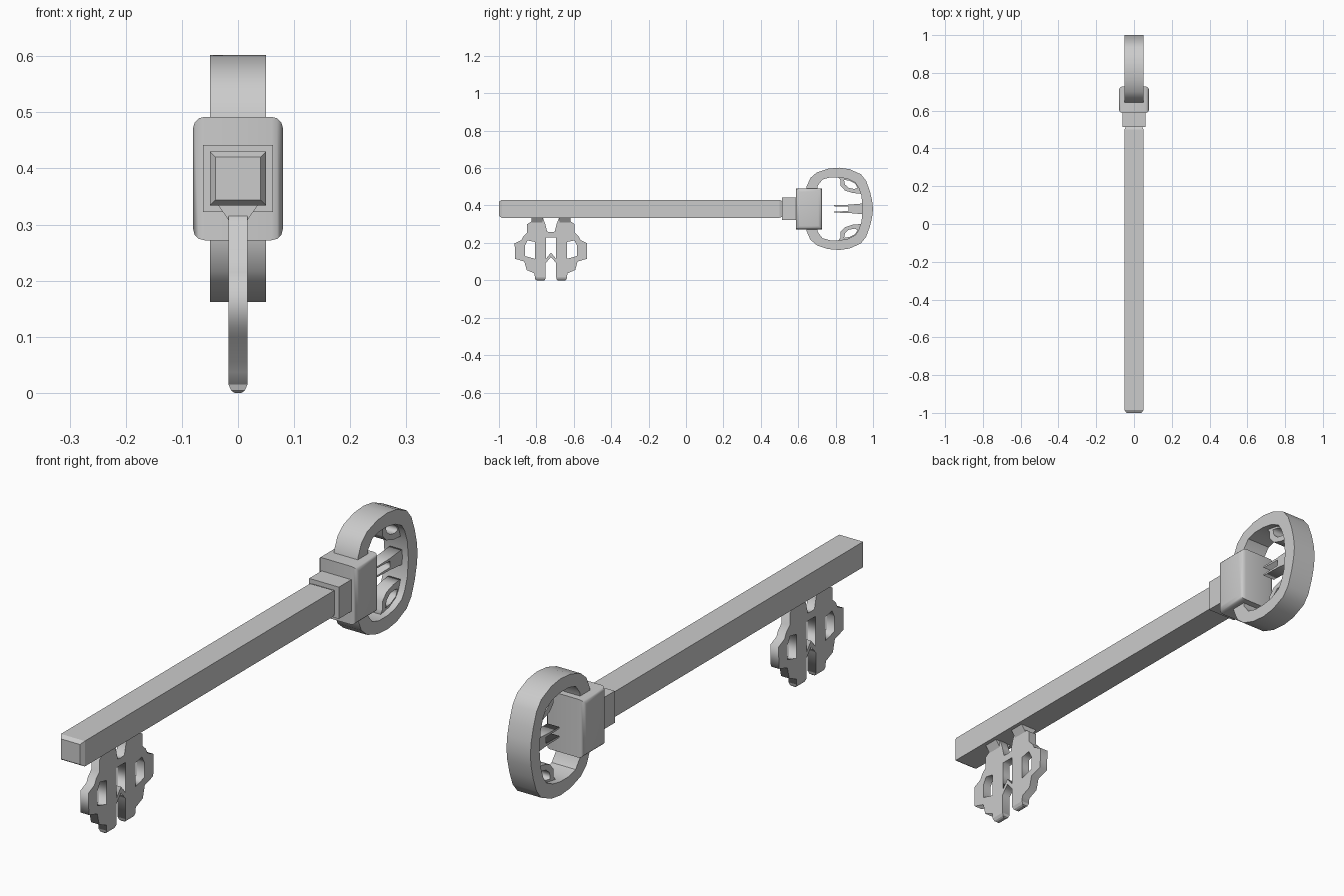
import bpy, bmesh
from mathutils import Matrix

if "Cube" in bpy.data.objects:
    bpy.data.objects.remove(bpy.data.objects["Cube"])

CZ = 0.382   # height of the shaft axis
BY = -0.722  # centre line of the key bit
SIDE = Matrix(((0, 0, 1, 0), (1, 0, 0, 0), (0, 1, 0, 0), (0, 0, 0, 1)))


def plate(name, loops, half):
    """Flat plate in the YZ plane from (y, z) loops; inner loops become holes."""
    cu = bpy.data.curves.new(name, 'CURVE')
    cu.dimensions, cu.fill_mode, cu.extrude = '2D', 'BOTH', half
    for pts in loops:
        sp = cu.splines.new('POLY')
        sp.points.add(len(pts) - 1)
        for p, (y, z) in zip(sp.points, pts):
            p.co = (y, z, 0, 1)
        sp.use_cyclic_u = True
    ob = bpy.data.objects.new(name, cu)
    bpy.context.collection.objects.link(ob)
    bpy.ops.object.select_all(action='DESELECT')
    ob.select_set(True)
    bpy.context.view_layer.objects.active = ob
    bpy.ops.object.convert(target='MESH')
    ob = bpy.context.object
    bm = bmesh.new()
    bm.from_mesh(ob.data)
    bmesh.ops.remove_doubles(bm, verts=bm.verts, dist=1e-5)
    bm.transform(SIDE)
    bmesh.ops.recalc_face_normals(bm, faces=bm.faces)
    bm.to_mesh(ob.data)
    bm.free()
    return ob


def loft(name, sections):
    """Solid through rectangular rings given as four corners each."""
    bm = bmesh.new()
    rings = [[bm.verts.new(c) for c in s] for s in sections]
    for a, b in zip(rings, rings[1:]):
        for i in range(4):
            j = (i + 1) % 4
            bm.faces.new((a[i], a[j], b[j], b[i]))
    bm.faces.new(rings[0])
    bm.faces.new(rings[-1])
    bmesh.ops.recalc_face_normals(bm, faces=bm.faces)
    me = bpy.data.meshes.new(name)
    bm.to_mesh(me)
    bm.free()
    ob = bpy.data.objects.new(name, me)
    bpy.context.collection.objects.link(ob)
    return ob


def along_y(y, hx, hz):
    return [(sx * hx, y, CZ + sz * hz) for sx, sz in ((-1, -1), (1, -1), (1, 1), (-1, 1))]


def across_z(z, y0, y1, hx):
    return [(-hx, y0, z), (hx, y0, z), (hx, y1, z), (-hx, y1, z)]


def smooth(ob, angle=0.6):
    bpy.ops.object.select_all(action='DESELECT')
    ob.select_set(True)
    bpy.context.view_layer.objects.active = ob
    bpy.ops.object.shade_smooth_by_angle(angle=angle)


# Shaft with chamfered ends, and the collar behind it
loft("shaft", [along_y(-1.0, .04, .038), along_y(-.985, .05, .048),
               along_y(.50, .05, .048), along_y(.52, .042, .04)])
loft("collar", [along_y(.513, .062, .06), along_y(.60, .062, .06)])

# Rounded block that grips the bow
block = loft("bow_block", [along_y(.587, .08, .11), along_y(.728, .08, .11)])
bm = bmesh.new()
bm.from_mesh(block.data)
edges = [e for e in bm.edges if abs(e.verts[0].co.x - e.verts[1].co.x) < 1e-4]
bmesh.ops.bevel(bm, geom=edges, offset=.02, segments=3, profile=.5, affect='EDGES')
bm.to_mesh(block.data)
bm.free()
smooth(block)


# Bow ring, mirrored about the shaft axis
def mirror_z(half):
    return [(y, CZ + h) for y, h in half] + [(y, CZ - h) for y, h in reversed(half) if h > 0]


outer = [(.64, .09), (.645, .12), (.665, .165), (.70, .195), (.76, .215), (.82, .22),
         (.875, .212), (.935, .185), (.963, .15), (.983, .095), (.995, .045), (1.0, 0)]
inner = [(.70, .09), (.705, .125), (.73, .157), (.77, .168), (.82, .168), (.865, .16),
         (.905, .14), (.922, .115), (.938, .07), (.945, 0)]
smooth(plate("bow_ring", [mirror_z(outer), mirror_z(inner)], .05))

# Scroll ornaments at the top and bottom of the bow opening
for sign, tag in ((1, "upper"), (-1, "lower")):
    scroll = [(.805, .18), (.825, .155), (.825, .125), (.85, .098), (.89, .085),
              (.945, .08), (.93, .13), (.90, .16), (.86, .18)]
    hole = [(.845, .155), (.85, .13), (.87, .112), (.90, .106), (.917, .112),
            (.905, .135), (.875, .15)]
    plate(tag + "_scroll", [[(y, CZ + sign * h) for y, h in lp] for lp in (scroll, hole)], .025)

# Forked tongue in the middle of the bow
plate("bow_fork", [mirror_z([(.87, .012), (.79, .014), (.79, .02), (.87, .022), (.96, .03)])], .025)


# Key bit, mirrored about its centre line
def mirror_y(half):
    return [(BY + u, z) for u, z in half] + [(BY - u, z) for u, z in reversed(half) if u > 0]


bit = [(0, .258), (.02, .26), (.03, .30), (.045, .34), (.09, .34), (.105, .315), (.127, .30),
       (.127, .255), (.148, .235), (.158, .215), (.194, .198), (.192, .115), (.142, .10), (.13, .055),
       (.088, .037), (.086, .015), (.028, .015), (.028, .092), (0, .125)]
window = [(0, .23), (.027, .23), (.027, .115), (0, .148)]
side = [(.086, .205), (.125, .213), (.14, .185), (.14, .13), (.086, .115)]
plate("key_bit", [mirror_y(bit), mirror_y(window),
                  [(BY + u, z) for u, z in side],
                  [(BY - u, z) for u, z in side]], .017)

# Flared roots and tapered tips of both prongs
for s, tag in ((-1, "front"), (1, "rear")):
    a, b = sorted((BY + s * .045, BY + s * .105))
    loft(tag + "_root", [across_z(.308, a, b, .017), across_z(.337, a, b, .037)])
    a, b = sorted((BY + s * .028, BY + s * .086))
    loft(tag + "_tip", [across_z(.015, a, b, .017), across_z(.004, a + .003, b - .003, .012),
                        across_z(0, a + .008, b - .008, .006)])
